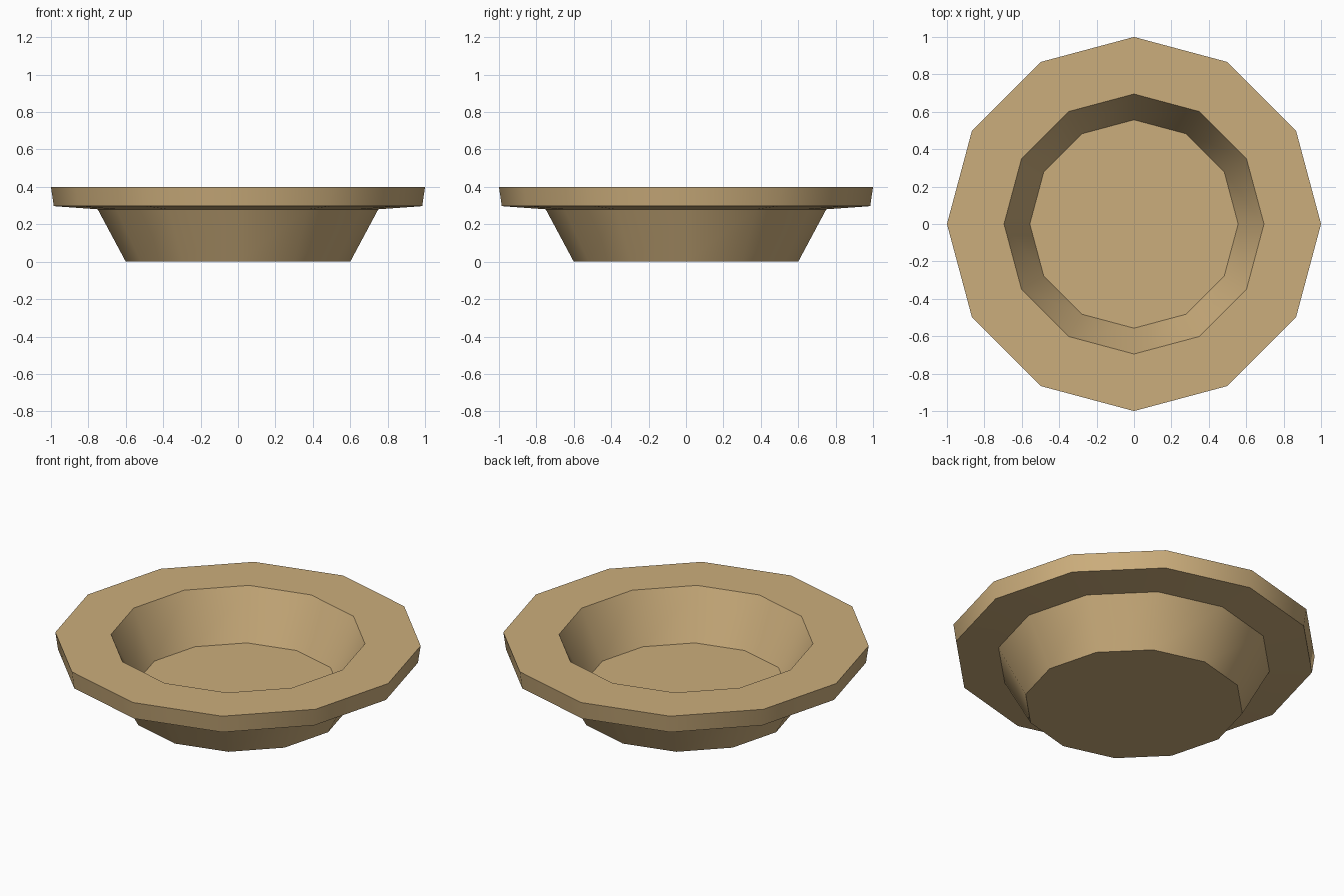
import bpy, bmesh, math

if "Cube" in bpy.data.objects:
    bpy.data.objects.remove(bpy.data.objects["Cube"])

SIDES = 12

# Clay colour
clay = bpy.data.materials.new("tan clay")
clay.diffuse_color = (0.60, 0.42, 0.20, 1)
clay.use_nodes = True
clay.node_tree.nodes["Principled BSDF"].inputs["Base Color"].default_value = clay.diffuse_color

# Bowl profile (radius, height): base, outer wall, rim, inner wall, floor
profile = [(0.60, 0.0), (0.75, 0.28), (0.985, 0.297), (1.0, 0.40),
           (0.695, 0.40), (0.557, 0.118)]

bm = bmesh.new()
rings = []
for r, z in profile:
    rings.append([bm.verts.new((r * math.cos(2 * math.pi * i / SIDES),
                                r * math.sin(2 * math.pi * i / SIDES), z))
                  for i in range(SIDES)])

# Walls between neighbouring rings
for a, b in zip(rings, rings[1:]):
    for i in range(SIDES):
        j = (i + 1) % SIDES
        bm.faces.new((a[i], a[j], b[j], b[i]))

# Underside and inner floor
bm.faces.new(rings[0][::-1])
bm.faces.new(rings[-1])
bmesh.ops.recalc_face_normals(bm, faces=bm.faces)

mesh = bpy.data.meshes.new("bowl")
bm.to_mesh(mesh)
bm.free()
mesh.materials.append(clay)
bowl = bpy.data.objects.new("bowl", mesh)
bpy.context.collection.objects.link(bowl)

# Smooth around the walls, sharp at the rim and floor
bpy.context.view_layer.objects.active = bowl
bowl.select_set(True)
bpy.ops.object.shade_smooth_by_angle(angle=math.radians(40))
